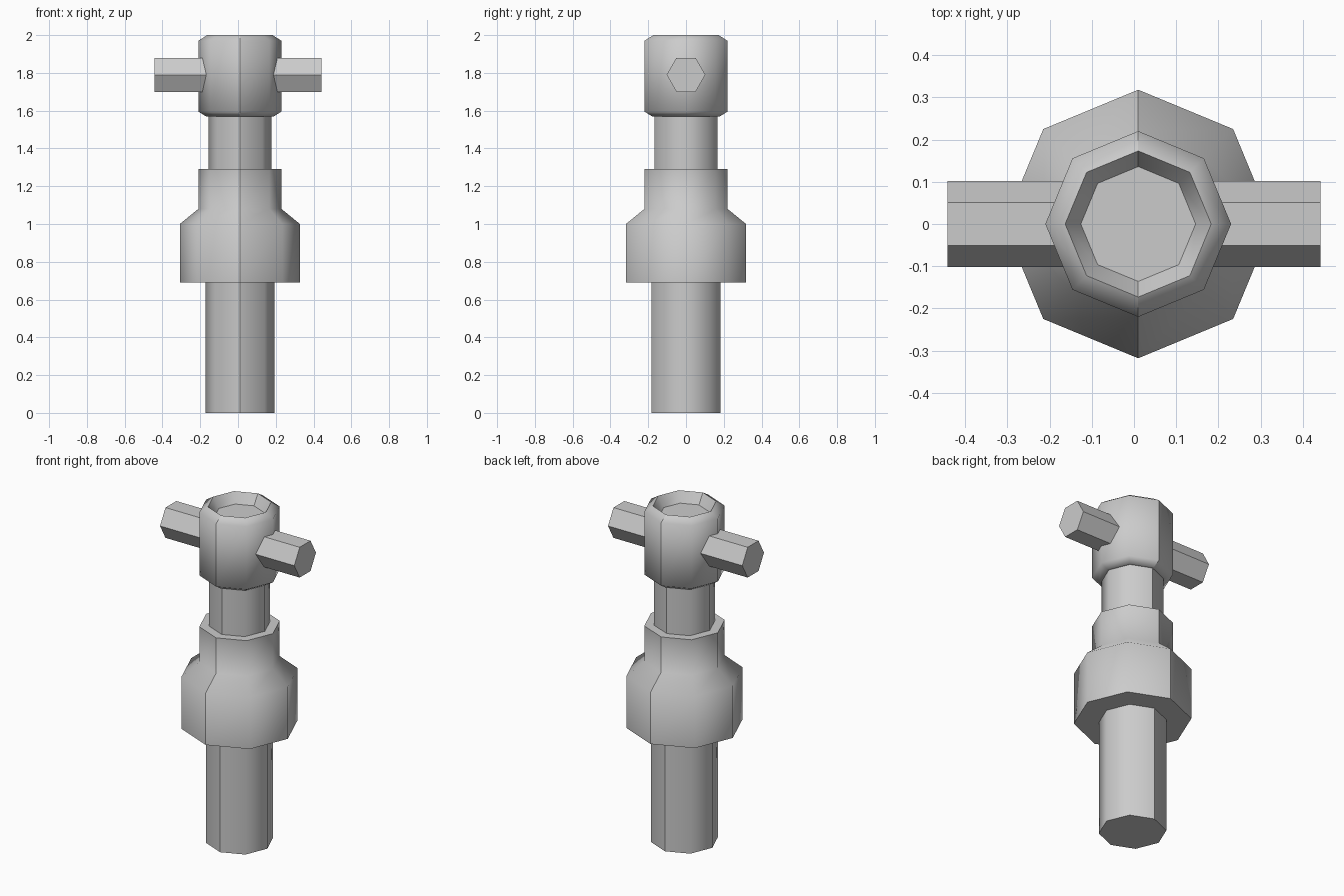
import bpy, bmesh, math

if "Cube" in bpy.data.objects:
    bpy.data.objects.remove(bpy.data.objects["Cube"])

CX = 0.01  # the turned body sits slightly off the bar's centre


def finish(name, bm):
    bmesh.ops.recalc_face_normals(bm, faces=bm.faces)
    mesh = bpy.data.meshes.new(name)
    bm.to_mesh(mesh)
    bm.free()
    obj = bpy.data.objects.new(name, mesh)
    bpy.context.collection.objects.link(obj)
    return obj


def lathe(name, profile, sides=8):
    """Spin a (radius, z) profile into a capped solid, smooth except at sharp edges."""
    bm = bmesh.new()
    rings = [[bm.verts.new((CX + r * math.cos(2 * math.pi * i / sides),
                            r * math.sin(2 * math.pi * i / sides), z))
              for i in range(sides)] for r, z in profile]
    for a, b in zip(rings, rings[1:]):
        for i in range(sides):
            j = (i + 1) % sides
            bm.faces.new((a[i], a[j], b[j], b[i]))
    bm.faces.new(rings[0])
    bm.faces.new(rings[-1])
    bmesh.ops.recalc_face_normals(bm, faces=bm.faces)
    for f in bm.faces:
        f.smooth = True
    for e in bm.edges:
        on_seam = all(abs(v.co.x - CX) < 1e-4 for v in e.verts)
        e.smooth = e.calc_face_angle(0) < math.radians(58) and not on_seam
    return finish(name, bm)


# Octagonal body: shaft, stepped collar, neck and head with a recessed top
lathe("turned_body", [
    (0.183, 0.0), (0.183, 0.69),
    (0.318, 0.69), (0.318, 1.0), (0.22, 1.08), (0.22, 1.29),
    (0.167, 1.29), (0.167, 1.57),
    (0.18, 1.57), (0.22, 1.595), (0.22, 1.97), (0.173, 2.0),
    (0.136, 1.94),
])

# Hexagonal cross bar through the head
bm = bmesh.new()
ends = [[bm.verts.new((x, 0.102 * math.cos(a), 1.79 + 0.104 * math.sin(a)))
         for a in (math.radians(60 * i) for i in range(6))] for x in (-0.442, 0.442)]
for i in range(6):
    j = (i + 1) % 6
    bm.faces.new((ends[0][i], ends[0][j], ends[1][j], ends[1][i]))
bm.faces.new(ends[0])
bm.faces.new(ends[1])
finish("cross_bar", bm)
